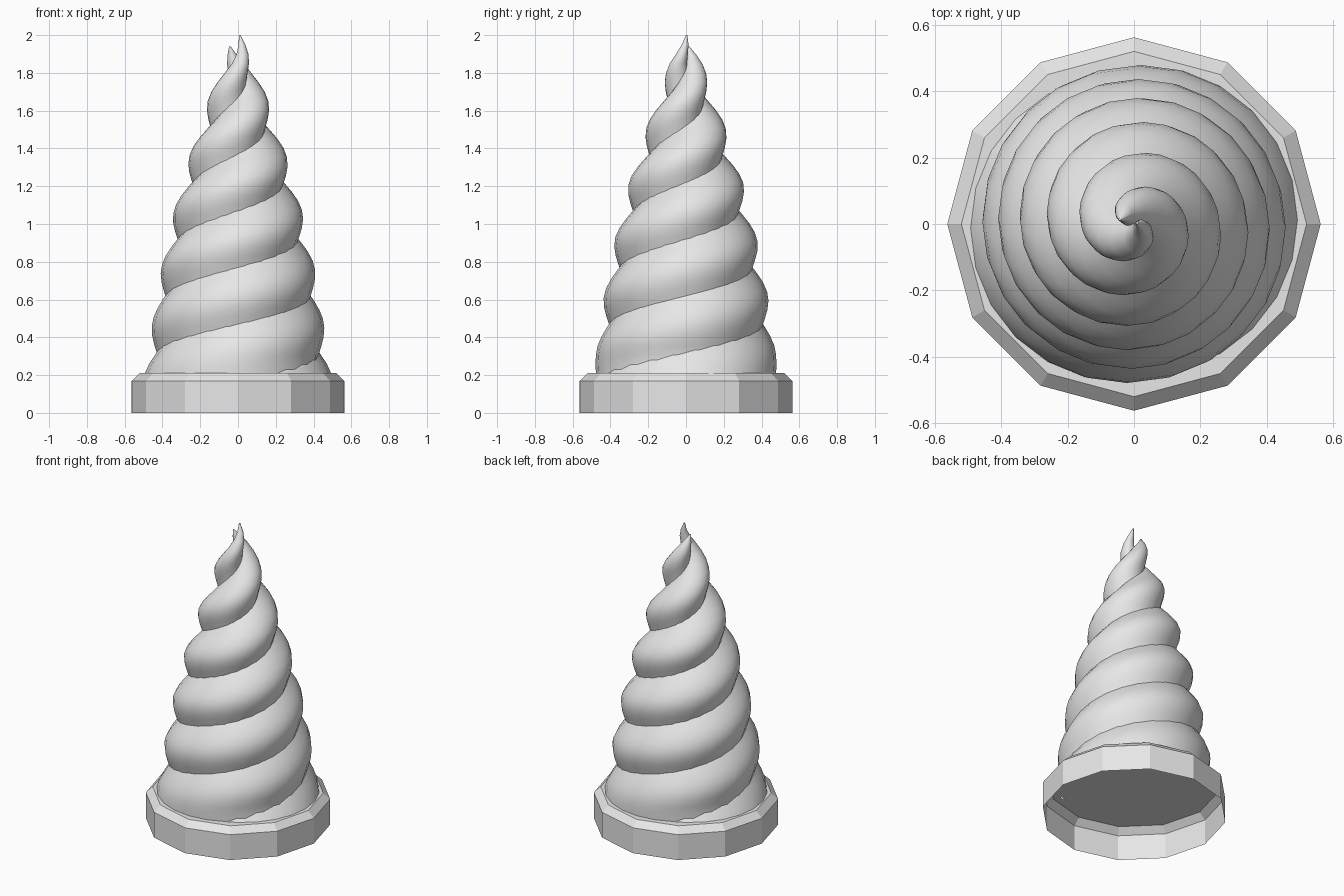
import bpy, bmesh, math

cube = bpy.data.objects.get("Cube")
if cube:
    bpy.data.objects.remove(cube, do_unlink=True)

# single plain grey
grey = bpy.data.materials.new("plain_grey")
grey.use_nodes = True
colour = (0.8, 0.8, 0.8, 1)
grey.diffuse_color = colour
grey.node_tree.nodes["Principled BSDF"].inputs["Base Color"].default_value = colour

BASE_TOP = 0.21
HALF_PITCH = 0.3      # rise of a strand over half a turn

# strand taper: height, strand radius, offset from the axis
TAPER = [(0.21, 0.465, 0.03), (0.31, 0.432, 0.045), (0.62, 0.385, 0.05),
         (0.92, 0.32, 0.057), (1.23, 0.24, 0.06), (1.53, 0.145, 0.058),
         (1.67, 0.1, 0.055), (1.85, 0.045, 0.043)]


def finish(bm, name, smooth):
    mesh = bpy.data.meshes.new(name)
    bm.to_mesh(mesh)
    bm.free()
    mesh.materials.append(grey)
    obj = bpy.data.objects.new(name, mesh)
    bpy.context.collection.objects.link(obj)
    if smooth:
        bpy.ops.object.select_all(action='DESELECT')
        obj.select_set(True)
        bpy.context.view_layer.objects.active = obj
        bpy.ops.object.shade_smooth_by_angle(angle=math.radians(50))
    return obj


def loft(bm, rings):
    """Bridge successive (centre x, centre y, z, radius, sides) rings."""
    loops = []
    for cx, cy, z, r, n in rings:
        loops.append([bm.verts.new((cx + r * math.cos(math.tau * i / n),
                                    cy + r * math.sin(math.tau * i / n), z))
                      for i in range(n)])
    for low, high in zip(loops, loops[1:]):
        n = len(low)
        for i in range(n):
            j = (i + 1) % n
            bm.faces.new((low[i], low[j], high[j], high[i]))
    return loops


def taper_at(z, keys):
    for (z0, r0, a0), (z1, r1, a1) in zip(keys, keys[1:]):
        if z <= z1 + 1e-6:
            t = (z - z0) / (z1 - z0)
            return r0 + (r1 - r0) * t, a0 + (a1 - a0) * t
    return keys[-1][1:]


def strand(name, phase, tip_z, tip_offset, rows=36):
    keys = TAPER + [(tip_z, 0.004, tip_offset)]
    rings = []
    for k in range(rows + 1):
        z = BASE_TOP + (tip_z - BASE_TOP) * k / rows
        r, a = taper_at(z, keys)
        turn = math.pi * (z - 0.47) / HALF_PITCH + phase
        rings.append((a * math.cos(turn), a * math.sin(turn), z, r, 24))
    bm = bmesh.new()
    loops = loft(bm, rings)
    bm.faces.new(loops[0][::-1])
    bm.faces.new(loops[-1])
    return finish(bm, name, True)


# two tapered strands twisted round each other
strand("horn_strand_short", 0, 1.94, 0.045)
strand("horn_strand_tall", math.pi, 2.0, 0.01)

# hollow twelve-sided collar, open underneath, with a bevelled top lip
bm = bmesh.new()
loft(bm, [(0, 0, z, r, 12) for z, r in
          ((0, 0.5625), (0.17, 0.5625), (BASE_TOP, 0.52), (BASE_TOP, 0.47))])
finish(bm, "base_collar", False)
